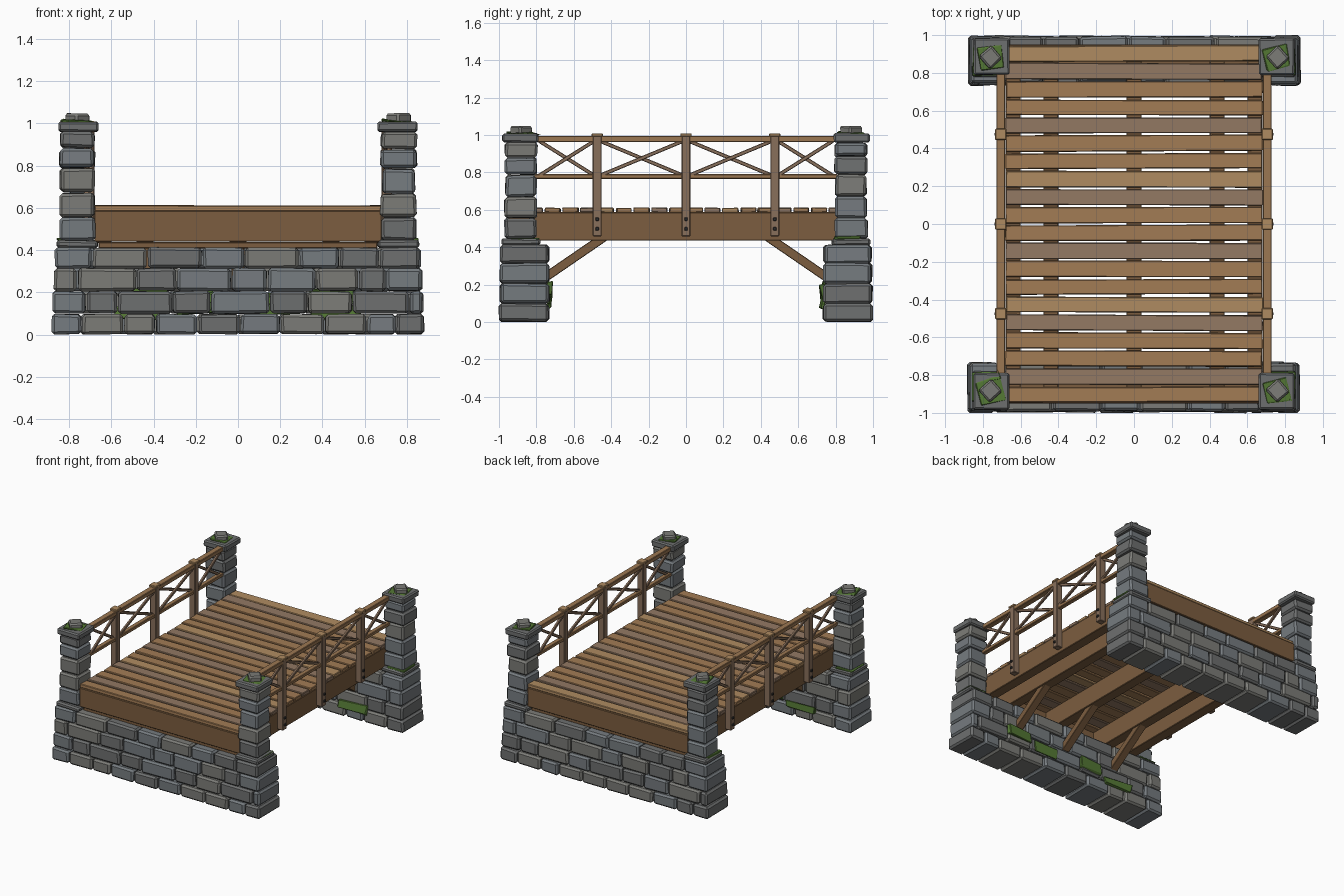
import bpy, bmesh, random
from math import radians
from mathutils import Vector, Matrix

if "Cube" in bpy.data.objects:
    bpy.data.objects.remove(bpy.data.objects["Cube"])

random.seed(4)


def mat(name, r, g, b):
    m = bpy.data.materials.new(name)
    m.diffuse_color = (r, g, b, 1)
    m.use_nodes = True
    m.node_tree.nodes["Principled BSDF"].inputs["Base Color"].default_value = m.diffuse_color
    return m


STONE = [mat("stone_warm", .20, .20, .185), mat("stone_cool", .18, .20, .215),
         mat("stone_dark", .155, .16, .16)]
PLANK = [mat("wood_mid", .36, .20, .09), mat("wood_grey", .29, .19, .125),
         mat("wood_light", .43, .26, .12)]
BEAM = mat("wood_beam", .20, .11, .05)
RAIL = mat("wood_rail", .33, .185, .085)
POST = mat("wood_post", .25, .16, .105)
IRON = mat("iron", .03, .03, .03)
MOSS = mat("moss", .09, .19, .035)


def block(name, center, size, m, bevel=.004, rot=None, jitter=0.0):
    """Chamfered box, optionally with slightly irregular corners."""
    bm = bmesh.new()
    bmesh.ops.create_cube(bm, size=1)
    for v in bm.verts:
        v.co = Vector(a * b for a, b in zip(v.co, size))
        v.co += Vector(random.uniform(-jitter, jitter) for _ in range(3))
    if bevel:
        bmesh.ops.bevel(bm, geom=bm.edges[:], offset=bevel, segments=1, affect='EDGES')
    me = bpy.data.meshes.new(name)
    if rot:
        bm.transform(rot.to_4x4())
    bm.to_mesh(me)
    bm.free()
    me.materials.append(m)
    ob = bpy.data.objects.new(name, me)
    ob.location = center
    bpy.context.collection.objects.link(ob)
    return ob


def span(name, lo, hi, m, **kw):
    lo, hi = Vector(lo), Vector(hi)
    return block(name, (lo + hi) / 2, hi - lo, m, **kw)


def strut(name, a, b, w, h, m):
    """Square timber from a to b in a plane of constant x."""
    a, b = Vector(a), Vector(b)
    d = (b - a).normalized()
    x = Vector((1, 0, 0))
    rot = Matrix((x, d, x.cross(d))).transposed()
    return block(name, (a + b) / 2, (w, (b - a).length, h), m, bevel=.003, rot=rot)


# Stone courses: z range and joints along x
COURSES = [
    (.003, .096, [-.885, -.74, -.54, -.39, -.19, .01, .20, .41, .61, .75, .88]),
    (.100, .205, [-.88, -.72, -.57, -.31, -.13, .15, .33, .54, .81, .875]),
    (.207, .314, [-.875, -.76, -.48, -.29, -.03, .14, .37, .57, .70, .87]),
    (.314, .412, [-.87, -.69, -.43, -.17, .03, .29, .48, .67, .86]),
]
MOSS_WALL = [(.34, .54, .14, .22), (.10, .30, .10, .18), (-.30, -.12, .12, .20),
             (-.58, -.34, .07, .13)]

for s, end in ((1, "front"), (-1, "back")):        # back is the front turned 180 degrees
    # Abutment
    for row, (z0, z1, joints) in enumerate(COURSES):
        for x0, x1 in zip(joints, joints[1:]):
            o = random.uniform(0, .008) + row * .002
            i = .735 + random.uniform(-.005, .012)
            block(end + "_abutment_stone", (s * (x0 + x1) / 2, -s * (1 - o + i) / 2, (z0 + z1) / 2),
                  (x1 - x0 - .006, 1 - o - i, z1 - z0), random.choice(STONE), bevel=.013, jitter=.003)
    # Moss on the inner wall
    for x0, x1, z0, z1 in MOSS_WALL:
        block(end + "_wall_moss", (s * (x0 + x1) / 2, -s * .732, (z0 + z1) / 2),
              (x1 - x0, .024, z1 - z0), MOSS, jitter=.012)
    # Corner pillars
    for sx in (-1, 1):
        cx, cy = sx * .76, -s * .883
        block("pillar_base", (cx, cy, .428), (.195, .205, .036), STONE[2], bevel=.01, jitter=.003)
        block("base_moss", (cx + sx * .025, cy + s * .02, .446), (.14, .15, .014), MOSS, jitter=.008)
        zs = [.446, .556, .672, .79, .885, .962] if sx * s < 0 else [.446, .555, .668, .785, .877, .96]
        for z0, z1 in zip(zs, zs[1:]):
            w = random.uniform(.156, .172)
            block("pillar_stone", (cx, cy, (z0 + z1) / 2), (w, w + .004, z1 - z0 - .004),
                  random.choice(STONE), bevel=.013, jitter=.004,
                  rot=Matrix.Rotation(radians(random.uniform(-2, 2)), 3, 'Z'))
        block("pillar_cap", (cx - sx * .005, cy - s * .003, .984), (.19, .192, .048),
              STONE[2], bevel=.009, jitter=.002)
        block("cap_moss", (cx, cy, 1.008), (.13, .12, .012), MOSS, jitter=.01,
              rot=Matrix.Rotation(radians(12), 3, 'Z'))
        block("pillar_finial", (cx, cy, 1.025), (.09, .09, .045), STONE[0], bevel=.01, jitter=.003,
              rot=Matrix.Rotation(radians(42), 3, 'Z'))
    # Deck end board and bearing timber
    span(end + "_end_board", (-.68, -s * .935 - .015, .44), (.68, -s * .935 + .015, .586), BEAM)
    span(end + "_bearing_timber", (-.66, -s * .86 - .07, .408), (.66, -s * .86 + .07, .438), BEAM)
    # Diagonal braces under the stringers
    for x in (-.44, 0, .44):
        strut("under_brace", (x, -s * .765, .23), (x, -s * .425, .463), .06, .048, BEAM)

# Stringers
for x in (-.64, -.44, 0, .44, .64):
    span("stringer", (x - .04, -.93, .435), (x + .04, .93, .587), BEAM)

# Deck planks
N = 20
step = 1.9 / N
for k in range(N):
    y = -.95 + step * (k + .5)
    block("deck_plank", (random.uniform(-.004, .004), y, .598),
          (1.36, step - random.uniform(.008, .016), .026), PLANK[(0, 1, 0, 0, 1, 2, 0)[k % 7]],
          rot=Matrix.Rotation(radians(random.uniform(-.25, .25)), 3, 'Z'), jitter=.002)

# Railings
for sx in (-1, 1):
    x = sx * .705
    span("top_rail", (x - .023, -.81, .962), (x + .023, .81, .995), RAIL)
    span("middle_rail", (x - .018, -.81, .765), (x + .018, .81, .79), RAIL)
    for y in (-.475, 0, .475):
        span("rail_post", (x - .025, y - .024, .458), (x + .025, y + .024, .995), POST)
        block("post_cap", (x, y, 1.0), (.06, .06, .018), PLANK[2])
        for z in (.498, .55):
            block("post_bolt", (sx * .732, y, z), (.012, .018, .018), IRON, bevel=.003)
    stops = [-.80, -.475, 0, .475, .80]
    for y0, y1 in zip(stops, stops[1:]):
        a, b = y0 + .015, y1 - .015
        strut("cross_brace", (x + .008, a, .783), (x + .008, b, .968), .018, .02, POST)
        strut("cross_brace", (x - .008, a, .968), (x - .008, b, .783), .018, .02, POST)
